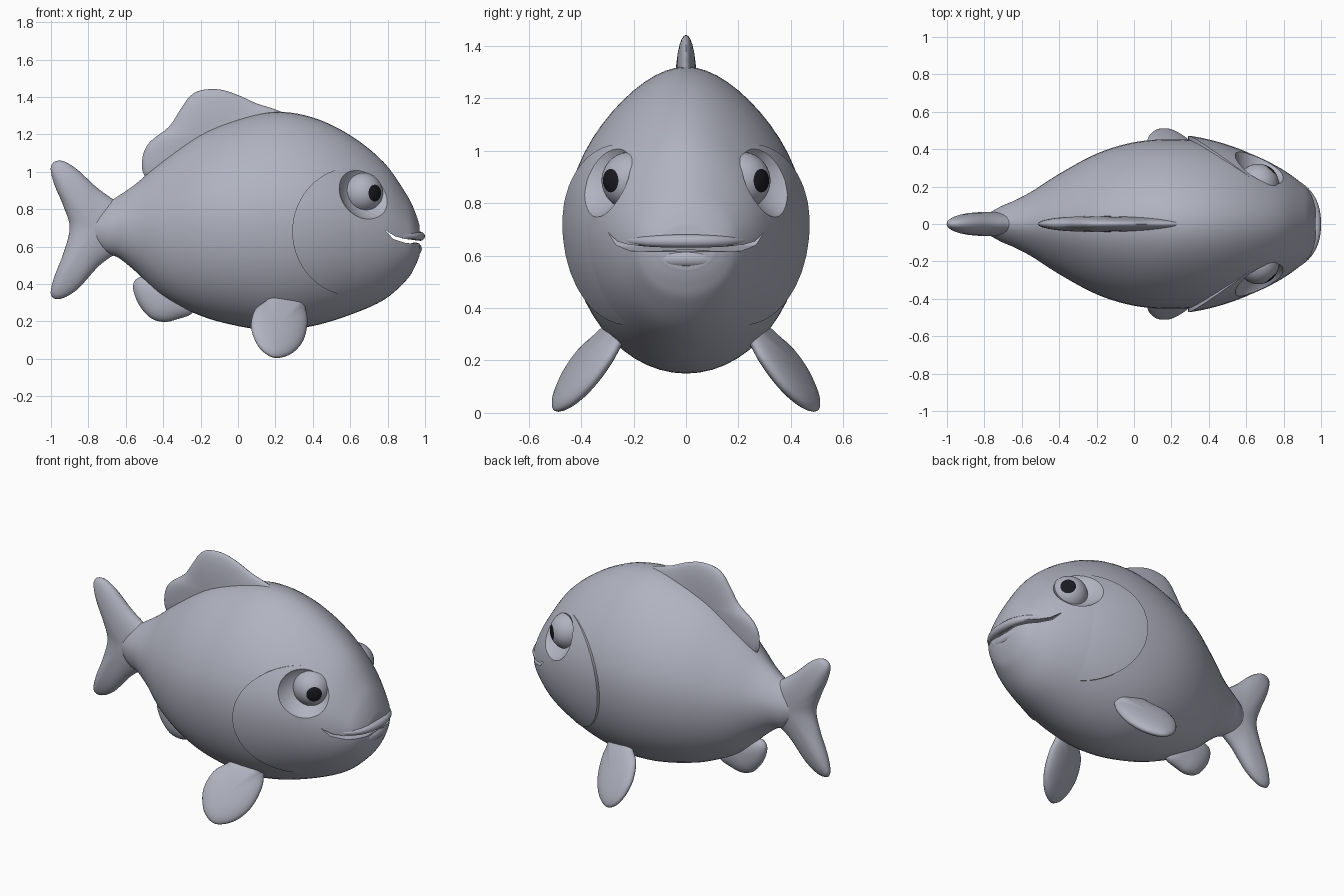
import bpy, bmesh, math
from mathutils import Vector

if "Cube" in bpy.data.objects:
    bpy.data.objects.remove(bpy.data.objects["Cube"], do_unlink=True)


def material(name, rgb):
    m = bpy.data.materials.new(name)
    m.use_nodes = True
    m.diffuse_color = (*rgb, 1)
    bsdf = next(n for n in m.node_tree.nodes if n.type == "BSDF_PRINCIPLED")
    bsdf.inputs["Base Color"].default_value = (*rgb, 1)
    return m


SKIN = material("skin grey", (0.44, 0.45, 0.53))
PUPIL = material("pupil black", (0.01, 0.01, 0.015))


def spline(points, steps, closed=False):
    """Smooth path through points of any dimension."""
    n, out = len(points), []
    pts = [Vector(p) for p in points]
    for i in range(n if closed else n - 1):
        a, b, c, d = [pts[(i + k) % n] if closed else pts[min(max(i + k, 0), n - 1)]
                      for k in (-1, 0, 1, 2)]
        for s in range(steps):
            t = s / steps
            out.append(b + (c - a) * t / 2 + (a * 2 - b * 5 + c * 4 - d) * t * t / 2
                       + (b * 3 - a - c * 3 + d) * t ** 3 / 2)
    if not closed:
        out.append(pts[-1])
    return out


def finish(obj, angle=40):
    bpy.ops.object.select_all(action="DESELECT")
    obj.select_set(True)
    bpy.context.view_layer.objects.active = obj
    bpy.ops.object.shade_smooth_by_angle(angle=math.radians(angle))


def make(name, bm):
    bmesh.ops.recalc_face_normals(bm, faces=bm.faces)
    me = bpy.data.meshes.new(name)
    bm.to_mesh(me)
    bm.free()
    obj = bpy.data.objects.new(name, me)
    bpy.context.collection.objects.link(obj)
    me.materials.append(SKIN)
    return obj


def bridge(bm, a, b):
    for i in range(len(a)):
        j = (i + 1) % len(a)
        bm.faces.new((a[i], a[j], b[j], b[i]))


def boolean(obj, cutter, operation):
    mod = obj.modifiers.new("cut", "BOOLEAN")
    mod.object, mod.operation, mod.solver = cutter, operation, "EXACT"
    bpy.context.view_layer.objects.active = obj
    bpy.ops.object.modifier_apply(modifier=mod.name)
    bpy.data.objects.remove(cutter, do_unlink=True)


# Body stations: x, bottom, top, half width
STATIONS = [(-.84, .66, .73, .02), (-.72, .57, .82, .09), (-.64, .54, .87, .125),
            (-.54, .46, .94, .178), (-.4, .33, 1.06, .268), (-.2, .23, 1.2, .376),
            (0, .175, 1.28, .437), (.2, .15, 1.32, .453), (.4, .175, 1.29, .437),
            (.6, .235, 1.195, .385), (.78, .315, 1.05, .3), (.9, .42, .88, .215),
            (.945, .49, .79, .165), (.97, .55, .715, .11)]


def loft(name, inflate=lambda x: 0):
    """Body skin with egg-shaped sections, narrower towards the back ridge."""
    bm, rings, sides = bmesh.new(), [], 56
    for x, lo, hi, w in spline(STATIONS, 5):
        e = inflate(x)
        ring = []
        for i in range(sides):
            a = math.tau * i / sides
            egg = 1 - .24 * max(0, math.sin(a)) ** 2
            ring.append(bm.verts.new((x, (w + e) * math.cos(a) * egg,
                                      (lo + hi) / 2 + ((hi - lo) / 2 + e) * math.sin(a))))
        rings.append(ring)
    for a, b in zip(rings, rings[1:]):
        bridge(bm, a, b)
    bm.faces.new(rings[0])
    bm.faces.new(rings[-1])
    return make(name, bm)


def prism(name, outline):
    """Outline in x, z, extruded right across the body."""
    bm = bmesh.new()
    a, b = [[bm.verts.new((x, y, z)) for x, z in outline] for y in (-.8, .8)]
    bridge(bm, a, b)
    bm.faces.new(a)
    bm.faces.new(b)
    return make(name, bm)


def fin(name, outline, centre, thick, place=lambda p: 0):
    """Puffy lens-shaped fin from an outline in x, z."""
    bm, rim, c = bmesh.new(), spline(outline, 5, True), Vector(centre)
    edge = None
    for side in (-1, 1):
        prev = edge
        for s in (1, .98, .93, .84, .7, .5, .25):
            if s == 1 and edge:
                continue
            ring = []
            for p in rim:
                q = c + (p - c) * s
                y = place(q) + side * thick * (1 - s ** 2.5) ** .5
                ring.append(bm.verts.new((q.x, y, q.y)))
            if prev:
                bridge(bm, prev, ring)
            else:
                edge = ring
            prev = ring
        tip = bm.verts.new((c.x, place(c) + side * thick, c.y))
        for i in range(len(rim)):
            bm.faces.new((prev[i], prev[(i + 1) % len(rim)], tip))
    finish(make(name, bm), 60)


# Body with mouth slot
body = loft("body")
boolean(body, prism("mouth_cutter", [(.785, .69), (.84, .654), (.9, .64), (1.1, .635),
                                     (1.1, .612), (.9, .618), (.83, .64)]), "DIFFERENCE")

# Gill covers: slightly raised plates that fade towards the face
covers = loft("gill_covers", lambda x: .022 * (.62 - x) / .32)
disc = [(min(.74, .62 + .33 * math.cos(math.tau * i / 64)),
         .68 + .345 * math.sin(math.tau * i / 64)) for i in range(64)]
boolean(covers, prism("gill_cutter", disc), "INTERSECT")

# Shallow eye sockets hollowed from both
for part in (body, covers):
    for side in (-1, 1):
        bpy.ops.mesh.primitive_uv_sphere_add(segments=40, ring_count=20, radius=.2,
                                             location=(.735, side * .41, .93))
        boolean(part, bpy.context.object, "DIFFERENCE")
    finish(part, 35)

# Lips follow the mouth from corner to corner
LIP = [(.8, .262, .692), (.87, .222, .66), (.93, .165, .655), (.965, .09, .655), (.975, 0, .655)]


def lip(name, half, radius):
    path = spline(half + [(x, -y, z) for x, y, z in half[-2::-1]], 6)
    bm, rings = bmesh.new(), []
    for i, p in enumerate(path):
        along = (path[min(i + 1, len(path) - 1)] - path[max(i - 1, 0)]).normalized()
        out = along.cross(Vector((0, 0, 1))).normalized()
        up = out.cross(along)
        r = radius * (.2 + .8 * math.sin(math.pi * i / (len(path) - 1)))
        rings.append([bm.verts.new(p + (out * math.cos(a) + up * math.sin(a)) * r)
                      for a in (math.tau * k / 12 for k in range(12))])
    for a, b in zip(rings, rings[1:]):
        bridge(bm, a, b)
    bm.faces.new(rings[0])
    bm.faces.new(rings[-1])
    finish(make(name, bm), 60)


lip("upper_lip", LIP, .025)
lip("lower_lip", [(x - .028, y * .92, z - .068) for x, y, z in LIP[1:]], .036)

# Eyeballs, with the pupil on the cap that looks forward and outward
for side, label in ((1, "left"), (-1, "right")):
    bpy.ops.mesh.primitive_uv_sphere_add(segments=40, ring_count=30, radius=.11,
                                         location=(.665, side * .212, .886))
    eye = bpy.context.object
    eye.name = label + "_eye"
    eye.rotation_euler = Vector((.66, side * .75, 0)).to_track_quat("Z", "Y").to_euler()
    eye.data.materials.append(SKIN)
    eye.data.materials.append(PUPIL)
    for f in eye.data.polygons:
        f.material_index = int(f.center.z > .11 * math.cos(math.radians(24)))
    finish(eye, 60)

# Fins
fin("tail_fin", [(-.62, .81), (-.68, .86), (-.76, .92), (-.87, 1.02), (-.95, 1.06), (-1, 1.03),
                 (-.985, .94), (-.935, .82), (-.9, .7), (-.935, .56), (-.985, .43), (-1, .34),
                 (-.95, .32), (-.86, .37), (-.75, .49), (-.68, .545), (-.6, .6)],
    (-.76, .7), .065)
fin("dorsal_fin", [(-.5, .98), (-.51, 1.08), (-.47, 1.16), (-.37, 1.24), (-.31, 1.33),
                   (-.26, 1.4), (-.2, 1.435), (-.1, 1.44), (0, 1.41), (.1, 1.365), (.22, 1.325),
                   (.3, 1.27), (.1, 1.12), (-.2, 1.03), (-.4, .93)], (-.2, 1.2), .042)
fin("anal_fin", [(-.5, .44), (-.55, .42), (-.56, .37), (-.53, .29), (-.47, .22), (-.4, .197),
                 (-.33, .21), (-.24, .25), (-.28, .34), (-.4, .43)], (-.4, .32), .055)
# Paired fins splay outward and twist so the front edge hugs the belly
for side, label in ((1, "left"), (-1, "right")):
    fin(label + "_pectoral_fin",
        [(.15, .31), (.09, .26), (.07, .17), (.1, .08), (.15, .025), (.21, .004), (.29, .03),
         (.35, .1), (.372, .2), (.36, .28), (.36, .36), (.22, .36)],
        (.22, .17), .055, lambda p, s=side: s * (.485 - .62 * p.y - .4 * (p.x - .22)))
